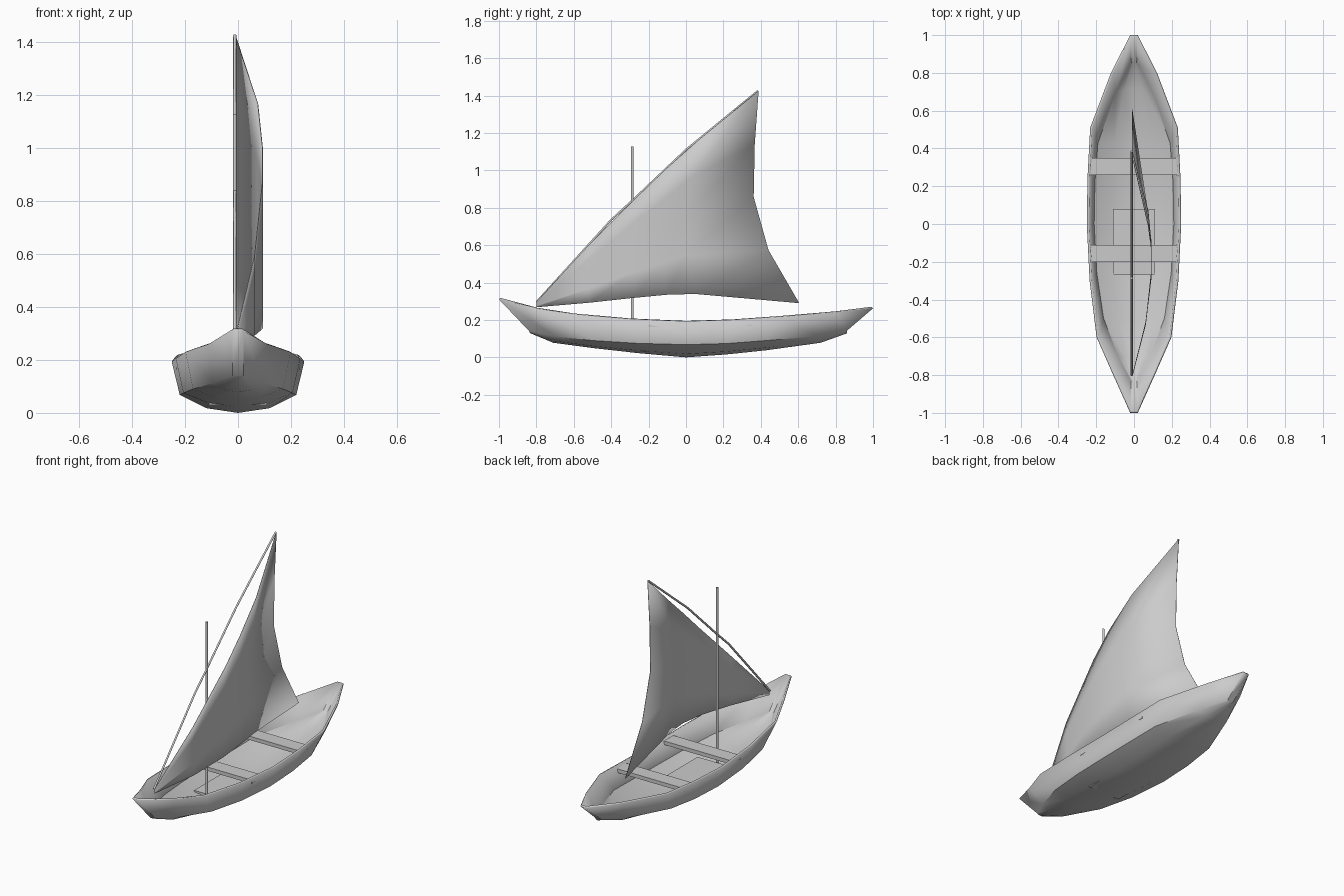
import bpy, bmesh
from mathutils import Vector

if "Cube" in bpy.data.objects:
    bpy.data.objects.remove(bpy.data.objects["Cube"])


def make(name, verts, faces, smooth=True, thickness=0, offset=-1):
    me = bpy.data.meshes.new(name)
    me.from_pydata(verts, [], faces)
    ob = bpy.data.objects.new(name, me)
    bpy.context.collection.objects.link(ob)
    if thickness:
        m = ob.modifiers.new("thickness", 'SOLIDIFY')
        m.thickness = thickness
        m.offset = offset
    if smooth:
        bpy.ops.object.select_all(action='DESELECT')
        ob.select_set(True)
        bpy.context.view_layer.objects.active = ob
        bpy.ops.object.shade_smooth_by_angle()
    return ob


def grid_faces(rows, cols):
    return [(i * cols + j, i * cols + j + 1, (i + 1) * cols + j + 1, (i + 1) * cols + j)
            for i in range(rows - 1) for j in range(cols - 1)]


def box(name, x, y0, y1, z0, z1):
    bpy.ops.mesh.primitive_cube_add(size=1, location=(0, (y0 + y1) / 2, (z0 + z1) / 2))
    ob = bpy.context.object
    ob.name = name
    ob.scale = (2 * x, y1 - y0, z1 - z0)


def pole(name, points, radius):
    cu = bpy.data.curves.new(name, 'CURVE')
    cu.dimensions = '3D'
    cu.bevel_depth = radius
    cu.bevel_resolution = 1
    cu.use_fill_caps = True
    sp = cu.splines.new('POLY')
    sp.points.add(len(points) - 1)
    for p, co in zip(sp.points, points):
        p.co = (*co, 1)
    ob = bpy.data.objects.new(name, cu)
    bpy.context.collection.objects.link(ob)


# Hull stations: rail (x, y, z), chine (x, y, z), keel (y, z)
stations = [
    ((.02, -1, .31), (.02, -.84, .142), (-.83, .128)),
    ((.11, -.8, .26), (.095, -.7, .112), (-.71, .078)),
    ((.198, -.6, .23), (.17, -.5, .09), (-.5, .05)),
    ((.235, -.3, .205), (.206, -.26, .075), (-.26, .023)),
    ((.25, 0, .192), (.22, 0, .068), (0, 0)),
    ((.246, .25, .2), (.216, .22, .074), (.22, .016)),
    ((.232, .51, .217), (.2, .43, .09), (.43, .038)),
    ((.122, .8, .24), (.105, .7, .112), (.72, .078)),
    ((.02, 1, .262), (.02, .86, .142), (.86, .128)),
]
verts = []
for rail, chine, (ky, kz) in stations:
    bilge = (chine[0] * .54, (chine[1] + ky) / 2, kz + .26 * (chine[2] - kz))
    half = [rail, chine, bilge]
    verts += half + [(0, ky, kz)] + [(-x, y, z) for x, y, z in reversed(half)]
n = len(stations)
faces = grid_faces(n, 7)
faces += [tuple(reversed(range(7))), tuple(range((n - 1) * 7, n * 7))]
make("hull", verts, faces, thickness=.012)

# Seats and floor board
box("front_seat", .234, -.2, -.11, .163, .186)
box("rear_seat", .232, .26, .35, .168, .191)
box("floor_board", .11, -.27, .08, .03, .058)

# Mast and bent yard
pole("mast", [(-.012, -.287, .03), (-.012, -.287, 1.128)], .007)
pole("yard", [(-.012, -.8, .295), (-.012, -.4, .735), (-.012, -.28, .845),
              (-.012, 0, 1.11), (-.012, .385, 1.425)], .006)

# Sail columns: belly x, foot (y, z), luff (y, z)
columns = [
    (-.008, (-.8, .268), (-.8, .295)),
    (.062, (-.52, .292), (-.53, .59)),
    (.092, (-.28, .318), (-.25, .87)),
    (.092, (-.1, .335), (-.11, 1.005)),
    (.075, (.05, .339), (.07, 1.165)),
    (-.01, (.605, .29), (.388, 1.425)),
]
hollow = [0, -.11, -.135, -.075, 0]   # inward curve of the rear edge
verts = []
for c, (x, foot, luff) in enumerate(columns):
    for r in range(5):
        y, z = Vector(foot).lerp(Vector(luff), r / 4)
        verts.append((x, y + hollow[r] * (c / 5) ** 3, z))
make("sail", verts, grid_faces(6, 5), thickness=.003, offset=0)
